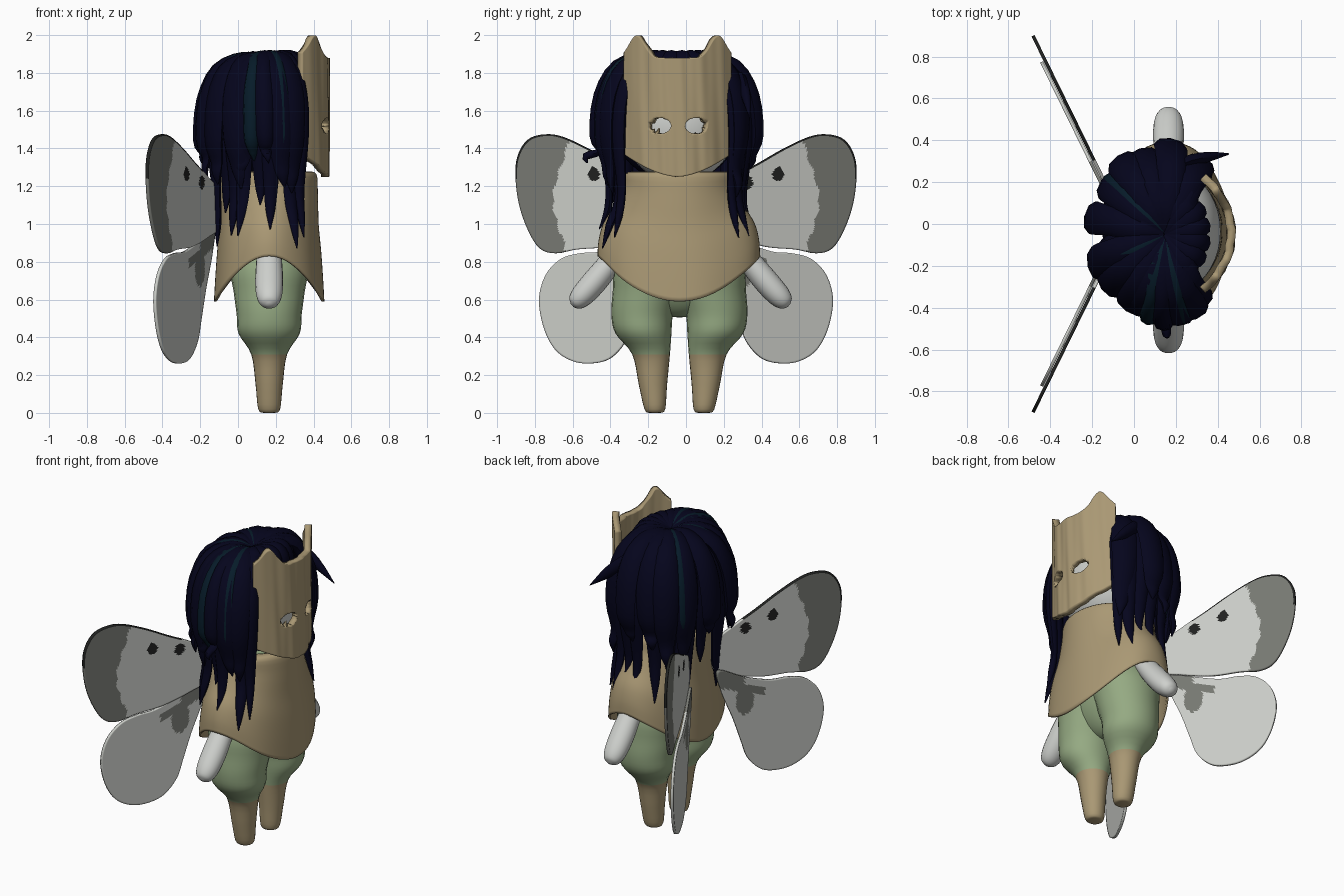
import bpy, math, random
from mathutils import Vector

if "Cube" in bpy.data.objects:
    bpy.data.objects.remove(bpy.data.objects["Cube"])
random.seed(4)
CX, CY = 0.165, -0.035      # body axis


def mat(name, r, g, b):
    m = bpy.data.materials.new(name)
    m.diffuse_color = (r, g, b, 1)
    m.use_nodes = True
    m.node_tree.nodes["Principled BSDF"].inputs["Base Color"].default_value = m.diffuse_color
    return m


TAN = mat("tan", 0.40, 0.315, 0.175)
GREEN = mat("sage_green", 0.30, 0.40, 0.225)
WHITE = mat("pale_grey", 0.62, 0.635, 0.61)
WING = mat("wing_grey", 0.61, 0.625, 0.59)
BAND = mat("wing_dark_grey", 0.19, 0.195, 0.175)
BLACK = mat("near_black", 0.015, 0.016, 0.015)
NAVY = mat("navy", 0.0015, 0.0015, 0.012)
TEAL = mat("dark_teal", 0.002, 0.011, 0.022)


def make(name, verts, faces, mats, rule=None, angle=40):
    me = bpy.data.meshes.new(name)
    me.from_pydata([tuple(v) for v in verts], [], faces)
    for m in mats:
        me.materials.append(m)
    if rule:
        for p in me.polygons:
            p.material_index = rule(p)
    ob = bpy.data.objects.new(name, me)
    bpy.context.collection.objects.link(ob)
    return smooth(ob, angle)


def smooth(ob, angle=40):
    bpy.ops.object.select_all(action='DESELECT')
    ob.select_set(True)
    bpy.context.view_layer.objects.active = ob
    bpy.ops.object.shade_smooth_by_angle(angle=math.radians(angle))
    return ob


def spline(rows, steps, closed=False):
    """Catmull-Rom through rows of equal-length tuples."""
    n, out = len(rows), []
    get = (lambda i: rows[i % n]) if closed else (lambda i: rows[max(0, min(n - 1, i))])
    for i in range(n if closed else n - 1):
        p = [get(i + k) for k in (-1, 0, 1, 2)]
        for s in range(steps):
            t = s / steps
            out.append(tuple(0.5 * (2 * b + (c - a) * t + (2 * a - 5 * b + 4 * c - d) * t * t
                                    + (3 * b - a - 3 * c + d) * t ** 3) for a, b, c, d in zip(*p)))
    return out if closed else out + [tuple(rows[-1])]


def tube(rows, side, seg=16, steps=4):
    """rows: x, y, z, radius along side, radius across."""
    pts, s = spline(rows, steps), Vector(side)
    verts, faces = [], []
    for k, r in enumerate(pts):
        t = Vector(pts[min(k + 1, len(pts) - 1)][:3]) - Vector(pts[max(k - 1, 0)][:3])
        n = t.cross(s).normalized()
        for i in range(seg):
            a = 2 * math.pi * i / seg
            verts.append(Vector(r[:3]) + s * max(r[3], .002) * math.cos(a) + n * max(r[4], .002) * math.sin(a))
    for k in range(len(pts) - 1):
        for i in range(seg):
            j = (i + 1) % seg
            faces.append((k * seg + i, k * seg + j, (k + 1) * seg + j, (k + 1) * seg + i))
    faces.append(tuple(reversed(range(seg))))
    faces.append(tuple(range(len(verts) - seg, len(verts))))
    return verts, faces


def ball(name, loc, scale, m):
    bpy.ops.mesh.primitive_uv_sphere_add(segments=40, ring_count=24, location=loc)
    ob = bpy.context.object
    ob.name, ob.scale = name, scale
    ob.data.materials.append(m)
    return smooth(ob)


def solidify(ob, thick, offset):
    m = ob.modifiers.new("thickness", 'SOLIDIFY')
    m.thickness, m.offset = thick, offset


# legs with tan lower part, and arms
for sg, tag in ((-1, "left"), (1, "right")):
    leg = [(.13, 0, .03, .03), (.13, .02, .055, .058), (.14, .15, .075, .072), (.15, .31, .1, .095),
           (.19, .42, .148, .162), (.197, .52, .163, .172), (.175, .64, .178, .188),
           (.15, .78, .19, .205), (.12, .95, .14, .15)]
    v, f = tube([(CX, CY + sg * y, z, ry, rx) for y, z, ry, rx in leg], (0, 1, 0), 24)
    make(tag + "_leg", v, f, [TAN, GREEN], lambda p: int(p.center.z > .31))
    arm = [(.25, .95, .06), (.36, .81, .068), (.45, .70, .074), (.52, .622, .068),
           (.56, .583, .047), (.575, .57, .012)]
    v, f = tube([(CX, CY + .006 + sg * y, z, r, r * .9) for y, z, r in arm], (1, 0, 0), 20)
    make(tag + "_arm", v, f, [WHITE])
ball("torso", (CX, CY, .85), (.19, .27, .345), GREEN)
ball("head", (CX, CY, 1.53), (.25, .305, .31), WHITE)

# poncho: elliptical rings, hem raised at the sides
SEG = 72
prof = spline([(1.275, .2, .22), (1.265, .25, .285), (1.15, .258, .3), (1.0, .262, .345),
               (.86, .275, .40), (.72, .285, .425), (.59, .292, .43)], 4)
v, f = [], []
for z, rx, ry in prof:
    for i in range(SEG):
        a = 2 * math.pi * i / SEG
        lift = .24 * math.sin(a) ** 2 * max(0, (1.27 - z) / .68)
        w = 1 + .012 * math.sin(7 * a) * (1.27 - z)
        v.append((CX + rx * w * math.cos(a), CY + ry * w * math.sin(a), z + lift))
for r in range(len(prof) - 1):
    for i in range(SEG):
        j = (i + 1) % SEG
        f.append((r * SEG + i, (r + 1) * SEG + i, (r + 1) * SEG + j, r * SEG + j))
solidify(make("poncho", v, f, [TAN]), .012, -1)

# wooden mask: curved plate with two ears, grain grooves and two eye holes
NU, NV = 104, 76
W = NU + 1
v = []
for j in range(NV + 1):
    for i in range(W):
        u = 2 * i / NU - 1
        a = abs(u)
        top = 1.88 + .118 * math.exp(-((a - .76) / .2) ** 2)
        bot = 1.25 + .12 * a ** 1.7
        z = bot + (top - bot) * j / NV
        grain = .003 * math.sin(15 * u + 1.5 * math.sin(4 * z)) + .001 * math.sin(33 * u + 3 * z)
        v.append((.484 - .14 * a ** 2.2 + grain, CY - .01 + .285 * u, z))


def eye(y, z):
    """Nearest eye centre and the relative distance from it."""
    cy = CY - .007 + math.copysign(.098, y - CY + .007)
    return cy, math.hypot((y - cy) / .06, (z - 1.52) / .042)


f, rim = [], set()
for j in range(NV):
    for i in range(NU):
        q = (j * W + i, j * W + i + 1, (j + 1) * W + i + 1, (j + 1) * W + i)
        if eye(sum(v[k][1] for k in q) / 4, sum(v[k][2] for k in q) / 4)[1] < 1:
            rim.update(q)
        else:
            f.append(q)
for k in rim:                                   # snap the hole edges to an ellipse
    x, y, z = v[k]
    cy, d = eye(y, z)
    if d > .6:
        v[k] = (x, cy + (y - cy) / d, 1.52 + (z - 1.52) / d)
used = sorted({k for q in f for k in q})
new = {k: n for n, k in enumerate(used)}
mask = make("mask", [v[k] for k in used], [tuple(new[k] for k in q) for q in f], [TAN])
solidify(mask, .04, -1)

# hair: a cap plus layers of tapered locks
ball("hair_cap", (.085, CY - .015, 1.54), (.235, .34, .32), NAVY)
HX, HY = .15, -.05
hv, hf, hm = [], [], []


def add_lock(rows, side, m=0):
    v, f = tube(rows, side, 8, 3)
    base = len(hv)
    hv.extend(v)
    hf.extend(tuple(base + i for i in q) for q in f)
    hm.extend([m] * len(f))


def lock(az, k, tip, wide, sway=0.0, m=0, flick=0.0):
    """One lock combed from the crown outwards and down to height tip."""
    path = [(.06, 1.85, .03), (.35, 1.885, .06), (.72, 1.835, .85 * wide), (.93, 1.68, wide), (.98, 1.47, .9 * wide),
            (.93, .725 + tip * .5, .6 * wide), (.9 + flick, .3 + tip * .8, .4 * wide), (.88 + flick, tip, .003)]
    rows = []
    for n, (r, z, w) in enumerate(path):
        a = az + sway * max(0, n - 1) / 6
        kk = 1 if n < 2 else k
        x, y = .35 * kk * r * math.cos(a), .42 * kk * r * math.sin(a)
        if z < 1.25:                            # stay outside the poncho
            d = math.hypot((HX + x - CX) / .275, y / (.315 + max(0, 1.17 - z) * .42))
            push = max(1, 1.03 / d)
            x, y = x * push, y * push
        drop = .03 * max(0, -math.cos(az)) * r * (n < 5)
        rows.append((HX + x, HY + y, z - drop + .03 * (k - .95) * (n > 0), w, min(w, .034 if n < 5 else .02)))
    add_lock(rows, (-math.sin(az), math.cos(az), 0), m)


def arc(n, lo, hi):
    return [math.radians(lo + (hi - lo) * (i + random.uniform(-.25, .25)) / (n - 1)) for i in range(n)]


rnd = random.uniform
for az in arc(12, 66, 294):                    # outer layer
    lock(az, rnd(.94, 1.06), rnd(1.12, 1.33), .08, rnd(-.25, .25), 0, rnd(0, .08))
for i, az in enumerate(arc(16, 64, 296)):      # long inner layer
    lock(az, rnd(.82, .92), (.9, 1.08, .97)[i % 3] + rnd(-.03, .04), .065, rnd(-.12, .12))
for az in (140, 200, 255, 283):                # teal streaks
    lock(math.radians(az), 1.0, rnd(1.25, 1.35), .045, .05, 1)
for az in (54, 306):                           # locks framing the mask
    lock(math.radians(az), .92, .93, .05)
lock(math.radians(266), 1.04, 1.32, .05, .1, 0, .2)
for az in range(-50, 51, 20):                  # short fringe behind the mask
    a = math.radians(az)
    d = (math.cos(a), math.sin(a))
    add_lock([(HX + r * d[0], HY + r * 1.25 * d[1], z, w, min(w, .03)) for r, z, w in
              ((.01, 1.85, .03), (.08, 1.885, .05), (.15, 1.885, .055), (.19, 1.82, .045), (.2, 1.72, .004))],
             (-d[1], d[0], 0))
add_lock([(.15, .22, 1.82, .05, .03), (.24, .29, 1.76, .05, .03), (.35, .32, 1.67, .04, .025),
          (.455, .335, 1.57, .003, .003)], (0, 0, 1))
make("hair_locks", hv, hf, [NAVY, TEAL], lambda p: hm[p.index], 50)

# wings: flat outlines filled with rings, patterned by position
UPPER = [(.14, 1.17), (.25, 1.25), (.38, 1.32), (.52, 1.4), (.65, 1.46), (.74, 1.475), (.83, 1.45), (.885, 1.37),
         (.9, 1.26), (.88, 1.1), (.83, .96), (.77, .87), (.69, .845), (.58, .865), (.42, .88), (.25, .93), (.13, .99)]
LOWER = [(.14, .99), (.3, .91), (.45, .855), (.56, .845), (.66, .815), (.74, .73), (.775, .6), (.75, .45),
         (.69, .335), (.6, .275), (.5, .262), (.4, .29), (.32, .38), (.28, .5), (.23, .66), (.16, .85)]
RINGS = 36


def upper_rule(y, z, edge):
    for sy, sz in ((.485, 1.265), (.32, 1.22)):
        if ((y - sy) / .03) ** 2 + ((z - sz) / .036) ** 2 < 1:
            return 2
    if edge > .965 and z > 1.24 and y > .3:
        return 2
    return int(y > .66 + .04 * math.sin((z - .95) * 9) + .006 * math.sin(z * 60))


def lower_rule(y, z, edge):
    root = y < .3 and z > .98 - .6 * y
    blob = ((y - .30) / .055) ** 2 + ((z - .76) / .09) ** 2 < 1
    vein = abs(z - .96 + .4 * y) < .025 and y < .42
    return int(root or blob or vein)


def wing(name, outline, sg, dx, rule):
    rim = spline(outline, 7, True)
    n = len(rim)
    c = [sum(p[k] for p in rim) / n for k in (0, 1)]
    flat = [(c[0] + (p[0] - c[0]) * r / RINGS, c[1] + (p[1] - c[1]) * r / RINGS)
            for r in range(1, RINGS + 1) for p in rim]
    v = [(-.13 - (y - .18) * .49 + dx, sg * y, z) for y, z in flat]
    f = [tuple(reversed(range(n)))]
    for r in range(RINGS - 1):
        f += [(r * n + i, r * n + (i + 1) % n, (r + 1) * n + (i + 1) % n, (r + 1) * n + i) for i in range(n)]
    ob = make(name, v, f, [WING, BAND, BLACK],
              lambda p: rule(abs(p.center.y), p.center.z, ((p.index - 1) // n + 1.5) / RINGS), 30)
    solidify(ob, .016, 0)


for sg, tag in ((-1, "left"), (1, "right")):
    wing(tag + "_upper_wing", UPPER, sg, 0, upper_rule)
    wing(tag + "_lower_wing", LOWER, sg, -.02, lower_rule)
